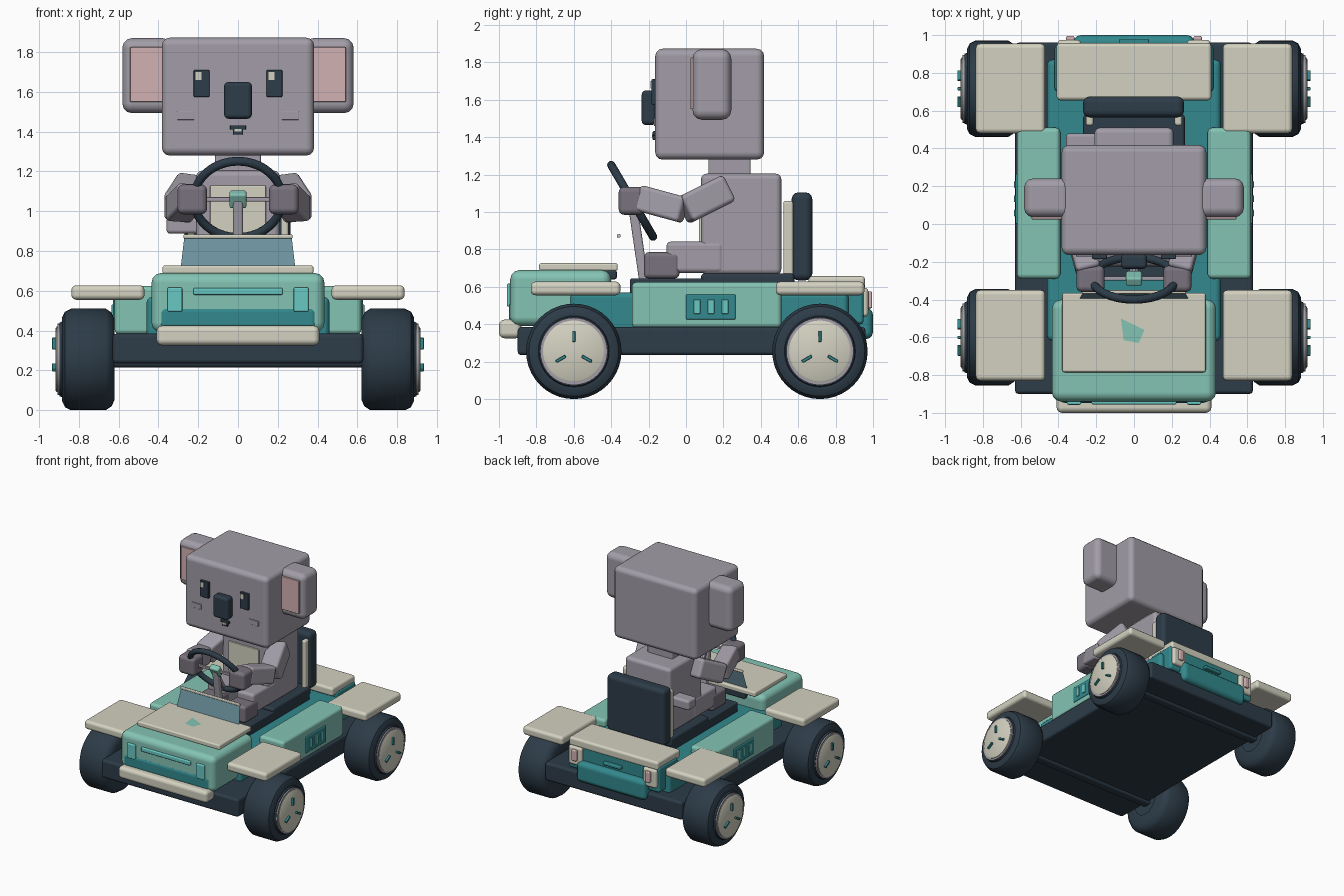
import bpy, bmesh, math
from mathutils import Vector

old = bpy.data.objects.get("Cube")
if old:
    bpy.data.objects.remove(old)


def material(name, rgb):
    m = bpy.data.materials.new(name)
    m.use_nodes = True
    m.diffuse_color = (*rgb, 1)
    bsdf = m.node_tree.nodes["Principled BSDF"]
    bsdf.inputs["Base Color"].default_value = (*rgb, 1)
    bsdf.inputs["Roughness"].default_value = 0.6
    return m


CREAM = material("cream", (.65, .64, .53))
FUR = material("fur_grey", (.36, .335, .385))
PAW = material("paw_grey", (.19, .17, .205))
NAVY = material("dark_navy", (.026, .045, .065))
MINT = material("mint", (.23, .55, .455))
TEAL = material("deep_teal", (.032, .25, .27))
AQUA = material("aqua", (.14, .58, .55))
PINK = material("pink", (.65, .44, .45))
GLASS = material("glass_blue", (.16, .30, .36))


def finish(name, bm, mat, bevel=0, segments=3):
    """Turn a bmesh into a shaded object with an optional rounded edge."""
    bmesh.ops.recalc_face_normals(bm, faces=bm.faces)
    me = bpy.data.meshes.new(name)
    bm.to_mesh(me)
    bm.free()
    ob = bpy.data.objects.new(name, me)
    bpy.context.collection.objects.link(ob)
    me.materials.append(mat)
    bpy.ops.object.select_all(action='DESELECT')
    ob.select_set(True)
    bpy.context.view_layer.objects.active = ob
    bpy.ops.object.shade_smooth_by_angle(angle=math.radians(35))
    if bevel:
        b = ob.modifiers.new("rounded_edges", 'BEVEL')
        b.width, b.segments, b.harden_normals = bevel, segments, True
    return ob


def box(name, mat, x, y, z, bevel=.01, segments=3):
    """Rounded box from its three (low, high) extents."""
    bm = bmesh.new()
    bmesh.ops.create_cube(bm, size=1)
    for v in bm.verts:
        v.co = [(lo + hi) / 2 + c * (hi - lo) for c, (lo, hi) in zip(v.co, (x, y, z))]
    return finish(name, bm, mat, bevel, segments)


def pair(name, mat, x, y, z, bevel=.01):
    """The same box on both sides of the centre line."""
    box(name + "_left", mat, x, y, z, bevel)
    box(name + "_right", mat, (-x[1], -x[0]), y, z, bevel)


def limb(name, mat, a, b, wide, thick, bevel=.02):
    """Rounded bar running from point a to point b."""
    a, b = Vector(a), Vector(b)
    half = (b - a).length / 2
    ob = box(name, mat, (-wide / 2, wide / 2), (-thick / 2, thick / 2), (-half, half), bevel)
    ob.location = (a + b) / 2
    # keep the width axis close to world x
    zax = (b - a).normalized()
    xax = (Vector((1, 0, 0)) - zax * zax.x).normalized() if abs(zax.x) < .9 else Vector((0, 1, 0))
    yax = zax.cross(xax).normalized()
    xax = yax.cross(zax)
    m = ob.matrix_world.to_3x3()
    for i, ax in enumerate((xax, yax, zax)):
        m.col[i] = ax
    ob.rotation_euler = m.to_euler()
    return ob


def lathe(name, mat, profile, side, y, z):
    """Spin (x, radius) points about a wheel axle."""
    bm = bmesh.new()
    vs = [bm.verts.new((side * px, 0, r)) for px, r in profile]
    es = [bm.edges.new(p) for p in zip(vs, vs[1:])]
    bmesh.ops.spin(bm, geom=vs + es, cent=(0, 0, 0), axis=(1, 0, 0),
                   angle=math.tau, steps=40)
    bmesh.ops.remove_doubles(bm, verts=bm.verts, dist=.0005)
    ob = finish(name, bm, mat)
    ob.location = (0, y, z)


# Chassis and body
box("chassis", NAVY, (-.63, .63), (-.9, .96), (.235, .385), .02)
box("body", TEAL, (-.46, .46), (-.62, .87), (.36, .57), .03)
box("hood", MINT, (-.435, .435), (-.94, -.4), (.39, .69), .05)
box("lower_nose", TEAL, (-.4, .4), (-.947, -.8), (.4, .525), .035)
box("hood_plate", CREAM, (-.38, .38), (-.785, -.365), (.685, .727), .012)
box("front_bumper", CREAM, (-.41, .41), (-1, -.88), (.325, .425), .03)
box("front_light_bar", AQUA, (-.225, .225), (-.955, -.93), (.58, .615), .008)
pair("headlight", AQUA, (.28, .355), (-.957, -.93), (.495, .617), .008)
pair("side_pod", MINT, (.39, .62), (-.29, .51), (.38, .625), .025)

# Hood badge
bm = bmesh.new()
badge = [bm.verts.new((x, y, .729)) for x, y in
         ((-.07, -.5), (.055, -.56), (.025, -.63), (-.055, -.615))]
bm.faces.new(badge)
finish("hood_badge", bm, MINT)

# Side vents
pair("vent_plate", TEAL, (.6, .628), (0, .265), (.425, .56), .008)
for i in range(3):
    y = .04 + .075 * i
    pair(f"vent_slot_{i + 1}", AQUA, (.61, .635), (y, y + .037), (.455, .532), .005)

# Fenders and wheels
RADIUS = .255
TYRE = [(.62, .12), (.62, .2), (.635, .235), (.665, RADIUS), (.84, RADIUS), (.87, .24),
        (.885, .21), (.885, .19), (.897, .185), (.897, .17)]
RING = [(.885, .18), (.908, .18), (.908, .155), (.885, .155)]
HUB = [(.88, .165), (.912, .165), (.918, .155), (.918, 0)]
BACK = [(.64, 0), (.64, .15), (.62, .15)]
for end, wy, fy in (("front", -.6, (-.83, -.35)), ("rear", .716, (.48, .955))):
    pair(end + "_fender", CREAM, (.47, .838), fy, (.555, .628), .025)
    limb(end + "_axle", NAVY, (-.65, wy, RADIUS), (.65, wy, RADIUS), .08, .08)
    for side, s in (("left", 1), ("right", -1)):
        tag = f"{end}_{side}"
        lathe(tag + "_tyre", NAVY, TYRE, s, wy, RADIUS)
        lathe(tag + "_inner_wheel", NAVY, BACK, s, wy, RADIUS)
        lathe(tag + "_rim", FUR, RING, s, wy, RADIUS)
        lathe(tag + "_hub", CREAM, HUB, s, wy, RADIUS)
        for k in range(3):
            a = math.radians(90 + 120 * k)
            p, q = [(s * .922, wy + r * math.cos(a), RADIUS + r * math.sin(a)) for r in (.05, .11)]
            limb(f"{tag}_spoke_{k + 1}", TEAL, p, q, .026, .016, .004)

# Tail
box("tail_panel", TEAL, (-.42, .42), (.7, .95), (.4, .61), .02)
box("tail_bumper", TEAL, (-.32, .32), (.8, 1), (.32, .49), .04)
box("rear_deck", CREAM, (-.41, .41), (.655, .958), (.585, .657), .02)
box("tail_handle", TEAL, (-.08, .08), (.94, .98), (.515, .54), .008)
pair("tail_light_housing", CREAM, (.28, .405), (.85, .975), (.44, .595), .02)
pair("tail_light", PINK, (.315, .36), (.96, .995), (.485, .575), .008)

# Cabin and seat
box("cabin_floor", NAVY, (-.27, .27), (-.3, .56), (.55, .645), .01)
box("seat_cushion", NAVY, (-.27, .27), (.08, .58), (.6, .672), .02)
box("seat_back", NAVY, (-.27, .265), (.565, .675), (.635, 1.105), .035)
pair("seat_bolster", CREAM, (.215, .255), (.52, .575), (.66, 1.06), .015)
box("dashboard", NAVY, (-.28, .28), (-.43, -.37), (.64, .69), .012)

# Windshield
bm = bmesh.new()
bm.faces.new([bm.verts.new(p) for p in
              ((-.29, -.4, .7), (.29, -.4, .7), (.27, -.36, .87), (-.27, -.36, .87))])
finish("windshield", bm, GLASS)
box("windshield_rail", CREAM, (-.275, .275), (-.37, -.35), (.863, .883), .007)

# Steering wheel
centre = Vector((0, -.288, 1.06))
up = Vector((0, -.504, .864))
bpy.ops.mesh.primitive_torus_add(major_radius=.222, minor_radius=.022, major_segments=40,
                                 minor_segments=12, location=centre,
                                 rotation=(math.radians(-59.7), 0, 0))
wheel = bpy.context.object
wheel.name = "steering_wheel"
wheel.data.materials.append(NAVY)
bpy.ops.object.shade_smooth()
limb("steering_hub", MINT, centre - up * .042, centre + up * .042, .085, .05, .012)
limb("steering_crossbar", FUR, centre - Vector((.21, 0, 0)), centre + Vector((.21, 0, 0)), .022, .022, .006)
limb("steering_spoke", FUR, centre, centre - up * .21, .022, .022, .006)
limb("steering_column", FUR, centre, (0, -.225, .63), .05, .05, .012)

# Driver body
box("torso", FUR, (-.21, .21), (.08, .51), (.665, 1.205), .03)
box("belly", CREAM, (-.14, .14), (.07, .1), (.8, 1.13), .006)
box("neck", FUR, (-.115, .115), (.12, .345), (1.18, 1.3), .01)
box("tail", FUR, (-.36, -.18), (.37, .48), (.887, .97), .02)
for side, s in (("left", 1), ("right", -1)):
    shoulder, elbow, wrist = (s * .23, .22, 1.125), (s * .305, -.01, 1.01), (s * .24, -.25, 1.075)
    limb(side + "_upper_arm", FUR, shoulder, elbow, .15, .155, .025)
    limb(side + "_forearm", FUR, elbow, wrist, .13, .14, .022)
pair("hand", PAW, (.155, .305), (-.36, -.22), (.985, 1.135), .03)
pair("thigh", FUR, (.05, .215), (-.105, .2), (.675, .842), .025)
pair("foot", PAW, (.045, .22), (-.225, -.035), (.645, .785), .025)

# Driver head
box("head", FUR, (-.383, .383), (-.165, .418), (1.28, 1.873), .04)
pair("ear", FUR, (.33, .582), (.035, .242), (1.493, 1.871), .05)
pair("inner_ear", PINK, (.375, .543), (.024, .05), (1.55, 1.825), .005)
pair("eye", NAVY, (.143, .223), (-.185, -.16), (1.575, 1.71), .006)
for x in (-.213, .153):
    box("eye_glint", CREAM, (x, x + .03), (-.19, -.18), (1.66, 1.7), 0)
box("nose", NAVY, (-.07, .07), (-.237, -.16), (1.465, 1.65), .022)
box("mouth", NAVY, (-.04, .04), (-.178, -.16), (1.41, 1.432), .004)
box("lower_lip", NAVY, (-.026, .026), (-.178, -.16), (1.385, 1.415), .004)
box("teeth", CREAM, (-.018, .018), (-.182, -.17), (1.4, 1.414), 0)
pair("cheek", FUR, (.22, .307), (-.172, -.16), (1.46, 1.502), .003)
